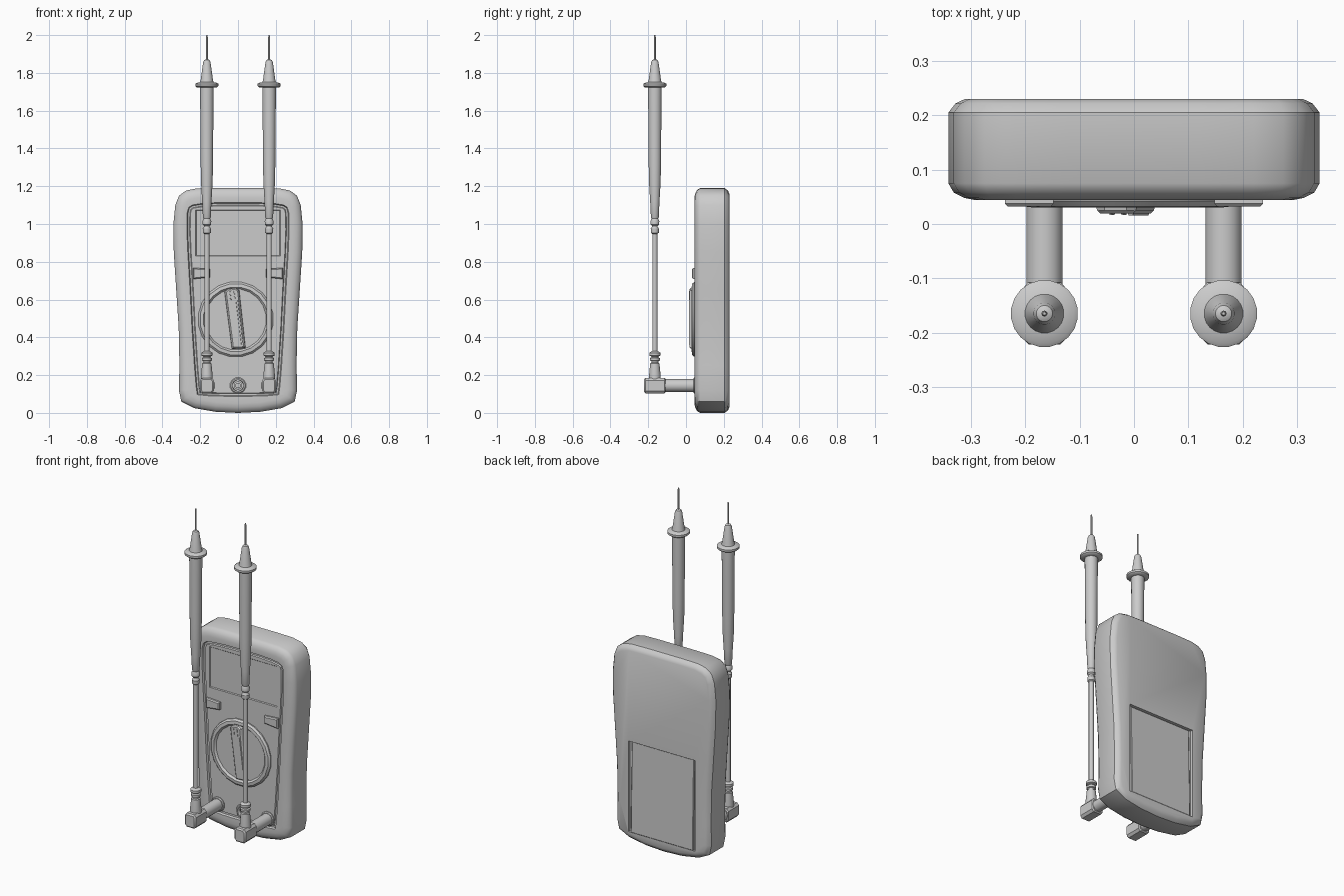
import bpy, bmesh, math
from mathutils import Vector, Matrix

if "Cube" in bpy.data.objects:
    bpy.data.objects.remove(bpy.data.objects["Cube"])


def skin(name, rings, smooth=35):
    """Bridge closed rings of points and cap both ends."""
    bm = bmesh.new()
    vs = [[bm.verts.new(p) for p in r] for r in rings]
    n = len(vs[0])
    for a, b in zip(vs, vs[1:]):
        for i in range(n):
            j = (i + 1) % n
            bm.faces.new((a[i], a[j], b[j], b[i]))
    bm.faces.new(vs[0])
    bm.faces.new(vs[-1])
    bmesh.ops.recalc_face_normals(bm, faces=bm.faces)
    me = bpy.data.meshes.new(name)
    bm.to_mesh(me)
    bm.free()
    ob = bpy.data.objects.new(name, me)
    bpy.context.collection.objects.link(ob)
    shade(ob, smooth)
    return ob


def activate(ob):
    bpy.ops.object.select_all(action='DESELECT')
    ob.select_set(True)
    bpy.context.view_layer.objects.active = ob


def shade(ob, deg=35):
    activate(ob)
    bpy.ops.object.shade_smooth_by_angle(angle=math.radians(deg))


def inset(pts, d):
    """Mitred inset of an (x, z) outline."""
    n = len(pts)
    area = sum(pts[i][0] * pts[(i + 1) % n][1] - pts[(i + 1) % n][0] * pts[i][1] for i in range(n))
    s = 1 if area > 0 else -1
    out = []
    for i in range(n):
        p, a, b = Vector(pts[i]), Vector(pts[i - 1]), Vector(pts[(i + 1) % n])
        e, f = (p - a).normalized(), (b - p).normalized()
        n1, n2 = Vector((-e.y, e.x)) * s, Vector((-f.y, f.x)) * s
        out.append(p + (n1 + n2) * d / (1 + n1.dot(n2)))
    return out


def ring(pts, y, d=0.0):
    return [Vector((p[0], y, p[1])) for p in inset(pts, d)]


def prism(name, pts, steps, smooth=35):
    return skin(name, [ring(pts, y, d) for y, d in steps], smooth)


def lathe(name, prof, segs, loc, axis='Z', smooth=35):
    """Turn (radius, height) points about Z, or (radius, y) about Y."""
    rings = []
    for r, h in prof:
        c = []
        for i in range(segs):
            t = 2 * math.pi * (i + 0.5) / segs
            u, v = r * math.cos(t), r * math.sin(t)
            c.append(Vector(loc) + Vector((u, v, h) if axis == 'Z' else (u, h, v)))
        rings.append(c)
    return skin(name, rings, smooth)


def cut(ob, cutter):
    m = ob.modifiers.new('cut', 'BOOLEAN')
    m.operation, m.solver, m.object = 'DIFFERENCE', 'EXACT', cutter
    activate(ob)
    bpy.ops.object.modifier_apply(modifier=m.name)
    bpy.data.objects.remove(cutter)


def mirrored(half):
    return half + [(-x, z) for x, z in half[-2:0:-1]]


def rect(x0, x1, z0, z1):
    return [(x0, z0), (x1, z0), (x1, z1), (x0, z1)]


# Body: rounded case with a groove around the front panel
case = mirrored([(0, 1.19), (.12, 1.19), (.22, 1.188), (.275, 1.177), (.312, 1.15), (.332, 1.10),
                 (.342, 1.0), (.34, .85), (.327, .65), (.314, .45), (.31, .25), (.313, .12),
                 (.30, .06), (.23, .025), (.12, .006), (0, 0)])
panel = mirrored([(0, 1.11), (.1, 1.11), (.19, 1.105), (.24, 1.097), (.258, 1.085), (.265, 1.06),
                  (.267, .97), (.262, .85), (.25, .65), (.24, .45), (.227, .25), (.218, .14),
                  (.212, .1), (.14, .093), (.07, .092), (0, .092)])
rings = [ring(case, y, d) for y, d in [(.23, .03), (.222, .013), (.205, 0), (.075, 0),
                                       (.058, .01), (.048, .03), (.044, .05)]]
rings += [ring(panel, y, d) for y, d in [(.045, -.004), (.056, .001), (.056, .010), (.049, .014)]]
body = skin("body", rings)

# Screen recess, jack holes and stand recess
cut(body, prism("screen_cutter", rect(-.225, .225, .83, 1.075), [(.03, -.015), (.054, .004)]))
for x in (-.165, 0, .165):
    cut(body, lathe("jack_cutter", [(.034, .02), (.034, .09)], 12, (x, 0, .145), 'Y'))
cut(body, prism("stand_cutter", rect(-.222, .222, .07, .615), [(.212, 0), (.26, 0)]))
shade(body)

# Tilting stand, sunk at its upper edge
stand = prism("stand", rect(-.207, .207, .068, .612), [(.205, 0), (.227, 0), (.23, .004)])
for v in stand.data.vertices:
    if v.co.z > .5 and v.co.y > .22:
        v.co.y -= .011

# Jack collars and the open centre socket
for x in (-.165, 0, .165):
    lathe("jack_collar", [(.034, .075), (.043, .055), (.043, .043), (.038, .039), (.031, .039),
                          (.029, .05), (.029, .075)], 12, (x, 0, .145), 'Y')
lathe("socket_pin", [(.022, .09), (.022, .05), (.012, .048), (.012, .075)], 12, (0, 0, .145), 'Y')

# Rotary dial
lathe("dial", [(.2, .055), (.2, .042), (.19, .032), (.172, .03), (.162, .041), (.02, .041)],
      20, (-.012, 0, .495), 'Y', 30)
turn = Matrix.Translation((-.012, 0, .495)) @ Matrix.Rotation(math.radians(-7), 4, 'Y')
handle_shape = [(-.036, -.15), (.03, -.155), (.034, .15), (.018, .164), (-.022, .164), (-.038, .15)]
for ob in (prism("dial_handle", handle_shape, [(.046, -.004), (.025, 0), (.019, .006)], 30),
           prism("handle_ridge", rect(.012, .024, -.14, .10), [(.021, 0), (.016, .002)]),
           prism("pointer_left", rect(-.016, -.010, .105, .15), [(.021, 0), (.017, .001)]),
           prism("pointer_right", rect(.006, .012, .105, .15), [(.021, 0), (.017, .001)])):
    ob.data.transform(turn)

for s in (-1, 1):
    # Push buttons
    btn = [(s * .148, .718), (s * .238, .708), (s * .238, .768), (s * .148, .762)]
    prism("button", btn, [(.055, 0), (.038, 0), (.032, .006)], 30)

    # Plug: stem and elbow block
    x, y = s * .165, -.165
    lathe("plug_stem", [(.034, -.12), (.034, .08)], 16, (x, 0, .145), 'Y')
    block = [(x - .037, .117), (x - .025, .103), (x + .025, .103), (x + .037, .117),
             (x + .037, .172), (x + .025, .186), (x - .025, .186), (x - .037, .172)]
    prism("plug_elbow", block, [(-.222, .008), (-.214, 0), (-.115, 0), (-.108, .006)], 30)

    # Strain relief and cable
    lathe("strain_relief", [(.032, .17), (.031, .2), (.025, .262), (.019, .266), (.019, .274),
                            (.027, .277), (.027, .29), (.019, .294), (.019, .299), (.03, .303),
                            (.03, .318), (.016, .327)], 16, (x, y, 0))
    lathe("cable", [(.014, .31), (.014, .97)], 12, (x, y, 0))

    # Probe grip with beads, finger guard and nose
    lathe("probe_grip", [(.014, .948), (.021, .953), (.022, .975), (.015, .985), (.015, .99),
                         (.023, .998), (.024, 1.015), (.018, 1.028), (.021, 1.035), (.025, 1.12),
                         (.031, 1.22), (.033, 1.32), (.036, 1.7), (.036, 1.722), (.055, 1.724),
                         (.062, 1.73), (.062, 1.742), (.055, 1.747), (.036, 1.751), (.033, 1.762),
                         (.02, 1.855), (.015, 1.867), (.007, 1.872)], 20, (x, y, 0))

    # Metal needle
    lathe("probe_needle", [(.0055, 1.86), (.0055, 1.988), (.003, 2.0)], 10, (x, y, 0))
